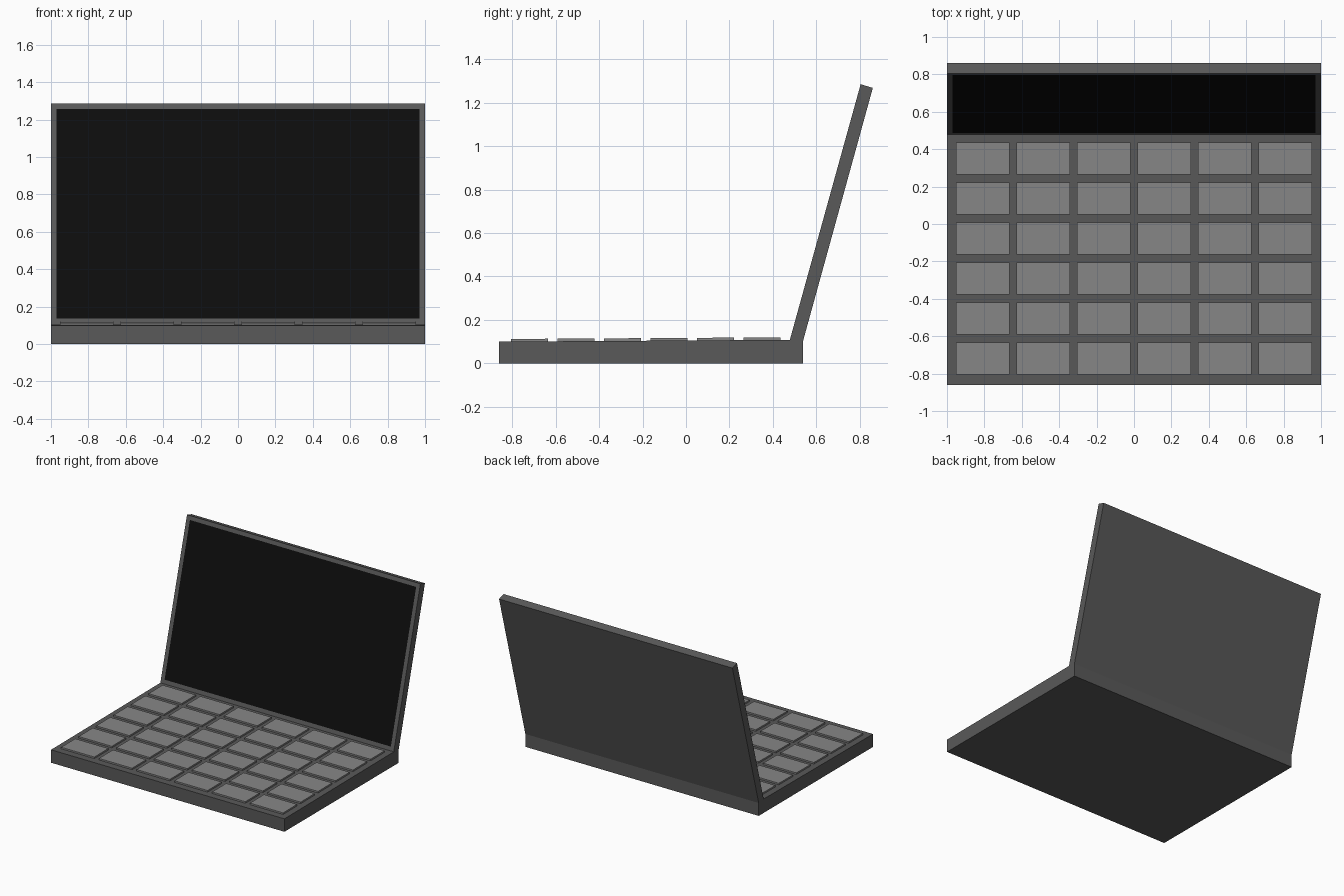
import bpy, bmesh
from mathutils import Vector

if "Cube" in bpy.data.objects:
    bpy.data.objects.remove(bpy.data.objects["Cube"])


def material(name, value):
    m = bpy.data.materials.new(name)
    m.diffuse_color = (value, value, value, 1)
    m.use_nodes = True
    m.node_tree.nodes["Principled BSDF"].inputs["Base Color"].default_value = m.diffuse_color
    return m


CASE = material("case_grey", 0.10)
GLASS = material("screen_black", 0.004)
KEY = material("key_grey", 0.24)


def deck_z(y):
    # the deck rises gently towards the hinge
    return 0.10 + 0.008 * (y + 0.86) / 1.338


def finish(bm, name, *mats):
    bmesh.ops.recalc_face_normals(bm, faces=bm.faces)
    mesh = bpy.data.meshes.new(name)
    bm.to_mesh(mesh)
    bm.free()
    for m in mats:
        mesh.materials.append(m)
    ob = bpy.data.objects.new(name, mesh)
    bpy.context.collection.objects.link(ob)
    return ob


# body: side profile of base and tilted lid, extruded across x
profile = [(-0.86, 0), (0.538, 0), (0.538, 0.10), (0.86, 1.268),
           (0.804, 1.285), (0.478, 0.108), (-0.86, 0.10)]
bm = bmesh.new()
side = bm.faces.new([bm.verts.new((-1, y, z)) for y, z in profile])
ext = bmesh.ops.extrude_face_region(bm, geom=[side])
bmesh.ops.translate(bm, vec=(2, 0, 0),
                    verts=[v for v in ext["geom"] if isinstance(v, bmesh.types.BMVert)])
bmesh.ops.recalc_face_normals(bm, faces=bm.faces)

# screen: inset into the inner face of the lid
mid = Vector((0, 0.641, 0.6965))
lid_face = min(bm.faces, key=lambda f: (f.calc_center_median() - mid).length)
bmesh.ops.inset_region(bm, faces=[lid_face], thickness=0.043)
lid_face.material_index = 1
finish(bm, "laptop_body", CASE, GLASS)

# keys: 6 x 6 grid of low blocks following the deck slope
KEY_W, KEY_D, KEY_H = 0.284, 0.171, 0.012
for row in range(6):
    for col in range(6):
        cx = (col - 2.5) * 0.3235
        cy = -0.72 + row * 0.214
        bm = bmesh.new()
        bmesh.ops.create_cube(bm, size=1)
        for v in bm.verts:
            y = cy + v.co.y * KEY_D
            z = deck_z(y) + (KEY_H if v.co.z > 0 else -0.002)
            v.co = (cx + v.co.x * KEY_W, y, z)
        finish(bm, f"key_{row + 1}_{col + 1}", KEY)
